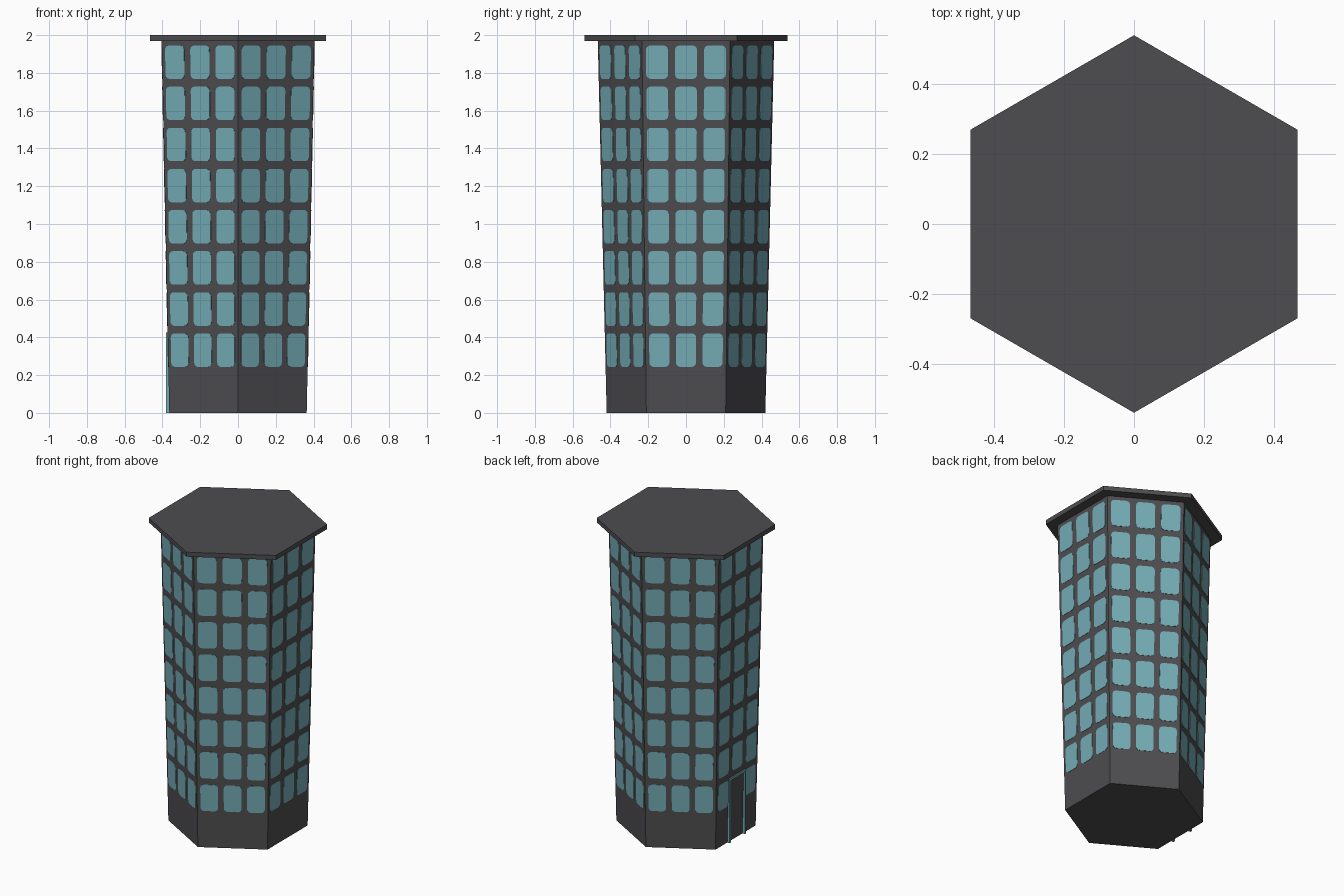
import bpy, bmesh, math
from mathutils import Vector

if "Cube" in bpy.data.objects:
    bpy.data.objects.remove(bpy.data.objects["Cube"])

C30 = math.cos(math.radians(30))
R_BOT, R_TOP, Z_TOP = 0.42, 0.467, 1.97   # tapered hexagonal shaft
ROWS, COLS = 8, 3


def material(name, rgb):
    m = bpy.data.materials.new(name)
    m.diffuse_color = (*rgb, 1)
    m.use_nodes = True
    m.node_tree.nodes["Principled BSDF"].inputs["Base Color"].default_value = m.diffuse_color
    return m


dark = material("charcoal wall", (0.075, 0.075, 0.081))
glass = material("teal glass", (0.175, 0.41, 0.465))


def finish(bm, name, mat):
    bmesh.ops.recalc_face_normals(bm, faces=bm.faces)
    me = bpy.data.meshes.new(name)
    bm.to_mesh(me)
    bm.free()
    me.materials.append(mat)
    ob = bpy.data.objects.new(name, me)
    bpy.context.collection.objects.link(ob)
    return ob


def hex_prism(name, r0, r1, z0, z1, mat):
    bm = bmesh.new()
    rings = []
    for r, z in ((r0, z0), (r1, z1)):
        rings.append([bm.verts.new((r * math.cos(a), r * math.sin(a), z))
                      for a in (math.radians(30 + 60 * i) for i in range(6))])
    bm.faces.new(rings[0])
    bm.faces.new(rings[1])
    for i in range(6):
        j = (i + 1) % 6
        bm.faces.new((rings[0][i], rings[0][j], rings[1][j], rings[1][i]))
    return finish(bm, name, mat)


def box(name, x, y, z, mat):
    bm = bmesh.new()
    bmesh.ops.create_cube(bm, size=1)
    for v in bm.verts:
        v.co = [(lo + hi) / 2 + c * (hi - lo) for c, (lo, hi) in zip(v.co, (x, y, z))]
    return finish(bm, name, mat)


def on_wall(side, f, z, lift):
    """Point on a sloping wall; f runs from -1 to 1 across the wall."""
    r = R_BOT + (R_TOP - R_BOT) * z / Z_TOP
    a = math.radians(60 * side)
    n, t = Vector((math.cos(a), math.sin(a), 0)), Vector((-math.sin(a), math.cos(a), 0))
    p = n * (r * C30 + lift) + t * (f * r / 2)
    p.z = z
    return p


# shaft and overhanging roof slab
hex_prism("tower_shaft", R_BOT, R_TOP, 0, Z_TOP, dark)
hex_prism("roof_slab", 0.538, 0.538, Z_TOP, 2.0, dark)

# window plates with rounded corners, one object per wall
HF, HH, RAD = 0.25, 0.0885, 0.022   # half width (wall fraction), half height, corner
for side in range(6):
    bm = bmesh.new()
    for row in range(ROWS):
        for col in range(COLS):
            if side == 3 and row == 0 and col == 1:
                continue            # the doorway takes this place
            fc, zc = (col - 1) * 0.66, 0.332 + row * 0.2178
            rf = RAD / 0.225
            loop = []
            for q in range(4):
                sx, sz = ((1, 1), (-1, 1), (-1, -1), (1, -1))[q]
                for k in range(4):
                    a = math.radians(90 * q + 30 * k)
                    loop.append((fc + sx * (HF - rf) + rf * math.cos(a),
                                 zc + sz * (HH - RAD) + RAD * math.sin(a)))
            outer = [bm.verts.new(on_wall(side, f, z, 0.002)) for f, z in loop]
            inner = [bm.verts.new(on_wall(side, f, z, -0.002)) for f, z in loop]
            bm.faces.new(outer)
            bm.faces.new(inner[::-1])
            for i in range(len(loop)):
                j = (i + 1) % len(loop)
                bm.faces.new((outer[j], outer[i], inner[i], inner[j]))
    finish(bm, f"windows_wall_{side + 1}", glass)

# door frame on the left wall
for s, label in ((-1, "front"), (1, "back")):
    ys = sorted((s * 0.072, s * 0.087))
    box(f"door_post_{label}", (-0.381, -0.36), ys, (0, 0.425), glass)
box("door_lintel", (-0.381, -0.36), (-0.072, 0.072), (0.41, 0.425), glass)
